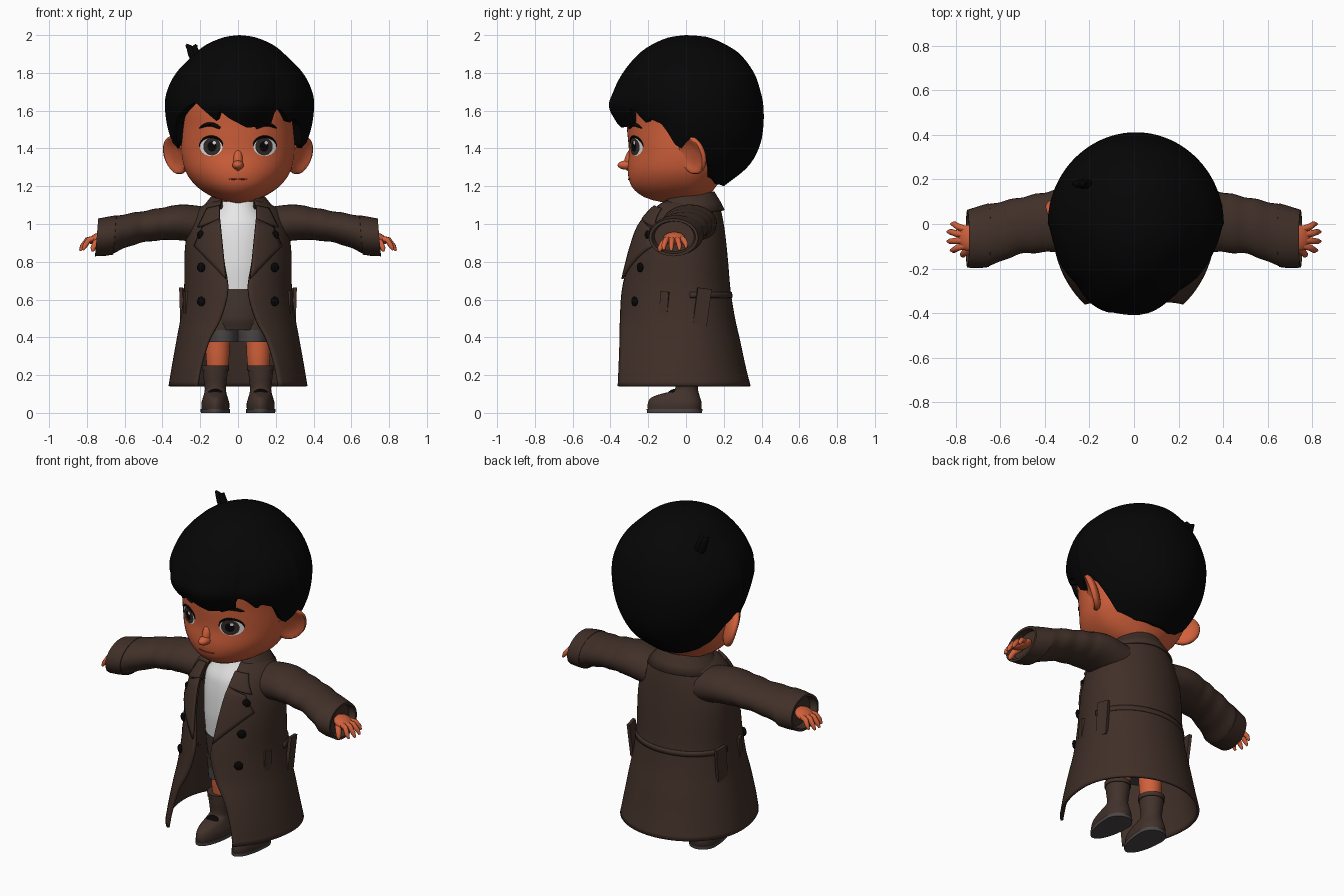
import bpy, bmesh, math
from mathutils import Vector

if "Cube" in bpy.data.objects:
    bpy.data.objects.remove(bpy.data.objects["Cube"])

def material(name, *rgb):
    m = bpy.data.materials.new(name)
    m.diffuse_color = (*rgb, 1)
    m.use_nodes = True
    m.node_tree.nodes["Principled BSDF"].inputs["Base Color"].default_value = m.diffuse_color
    return m

SKIN = material("skin", .64, .118, .044)
LIP = material("lip line", .25, .035, .015)
HAIR = material("black hair", .0018, .0018, .0018)
COAT = material("coat brown", .052, .029, .021)
SHORTS = material("shorts brown", .062, .038, .03)
GREY = material("grey trim", .07, .062, .06)
WHITE = material("white", .8, .8, .8)
IRIS = material("iris", .035, .026, .022)
BOOT = material("boot brown", .054, .031, .024)

# ---------- helpers ----------
def interp(tab, k, smooth=True):
    tab = sorted(tab)
    k = min(max(k, tab[0][0]), tab[-1][0])
    i = next(i for i in range(len(tab) - 1) if k <= tab[i + 1][0])
    a, b = tab[i], tab[i + 1]
    p, q = tab[max(i - 1, 0)], tab[min(i + 2, len(tab) - 1)]
    h = b[0] - a[0]
    t = (k - a[0]) / h
    if not smooth:
        return [u + (v - u) * t for u, v in zip(a[1:], b[1:])]
    out = []
    for c in range(1, len(a)):
        m0 = (b[c] - p[c]) / (b[0] - p[0]) * h
        m1 = (q[c] - a[c]) / (q[0] - a[0]) * h
        out.append((2*t**3 - 3*t*t + 1)*a[c] + (t**3 - 2*t*t + t)*m0 + (3*t*t - 2*t**3)*b[c] + (t**3 - t*t)*m1)
    return out

def grid(name, rows, mat, closed=True, caps=True, thick=0, front=False):
    bm = bmesh.new()
    vs = [[bm.verts.new(p) for p in r] for r in rows]
    n = len(rows[0])
    for r, s in zip(vs, vs[1:]):
        for i in range(n if closed else n - 1):
            j = (i + 1) % n
            bm.faces.new((r[i], r[j], s[j], s[i]))
    if closed and caps:
        bm.faces.new(vs[0])
        bm.faces.new(vs[-1])
    bmesh.ops.recalc_face_normals(bm, faces=bm.faces)
    if front and sum(f.normal.y for f in bm.faces) > 0:
        bmesh.ops.reverse_faces(bm, faces=bm.faces)
    me = bpy.data.meshes.new(name)
    bm.to_mesh(me)
    bm.free()
    me.materials.append(mat)
    ob = bpy.data.objects.new(name, me)
    bpy.context.collection.objects.link(ob)
    if thick:
        mod = ob.modifiers.new("thickness", "SOLIDIFY")
        mod.thickness, mod.offset = thick, -1
    return ob

def ring(sec, a):           # a is measured from the front, + toward +x
    rx, yf, yb = sec
    c = math.cos(a)
    return rx * math.sin(a), (yf * c if c > 0 else -yb * c)

def loft(name, tab, mat, cx=0, cy=0, n=48, steps=24, **kw):
    z0, z1 = min(t[0] for t in tab), max(t[0] for t in tab)
    rows = []
    for j in range(steps + 1):
        z = z0 + (z1 - z0) * j / steps
        s = interp(tab, z)
        rows.append([(cx + p[0], cy + p[1], z) for p in (ring(s, math.tau * i / n) for i in range(n))])
    return grid(name, rows, mat, **kw)

def tube(name, pts, radii, mat, n=10):
    pts = [Vector(p) for p in pts]
    rows = []
    for i, p in enumerate(pts):
        d = (pts[min(i + 1, len(pts) - 1)] - pts[max(i - 1, 0)]).normalized()
        u = d.cross(Vector((0, 1, .13))).normalized()
        v = d.cross(u)
        rows.append([p + radii[i] * (u * math.cos(math.tau*k/n) + v * math.sin(math.tau*k/n)) for k in range(n)])
    return grid(name, rows, mat)

def blob(name, loc, size, mat, rot=(0, 0, 0), dent=0):
    rows = [[(math.sin(t) * math.cos(math.tau*i/24), math.sin(t) * math.sin(math.tau*i/24), math.cos(t)) for i in range(24)]
            for t in (math.pi * (.03 + .94 * j / 16) for j in range(17))]
    ob = grid(name, rows, mat)
    for v in ob.data.vertices:      # optional soft hollow on one side
        if dent * v.co.x > 0:
            v.co.x *= math.hypot(v.co.y, v.co.z) ** 4 * 1.6
    ob.location, ob.scale, ob.rotation_euler = loc, size, rot
    return ob

def box(name, loc, size, mat, rot=(0, 0, 0)):
    x, y, z = (s / 2 for s in size)
    ob = grid(name, [[(-x, -y, k), (x, -y, k), (x, y, k), (-x, y, k)] for k in (-z, z)], mat)
    ob.location, ob.rotation_euler = loc, rot
    return ob

# ---------- head ----------
HEAD = [(1.11, .03, -.10, .05), (1.13, .10, -.19, .10), (1.16, .165, -.25, .13), (1.2, .22, -.288, .16),
        (1.25, .262, -.305, .2), (1.3, .285, -.308, .25), (1.38, .30, -.302, .3), (1.5, .305, -.312, .34),
        (1.65, .31, -.32, .35), (1.8, .26, -.26, .28), (1.9, .12, -.12, .14)]
loft("head", HEAD, SKIN, n=64, steps=48)
loft("neck", [(1.0, .09, -.08, .09), (1.18, .085, -.08, .09)], SKIN, steps=2)

def face_pt(x, z, off=0):
    rx, yf, _ = interp(HEAD, z)
    return (x, yf * math.sqrt(max(0, 1 - (x / rx) ** 2)) - off, z)

def disc(name, x, z, rx, rz, off, mat):
    grid(name, [[face_pt(x + rx*r*math.cos(math.tau*i/28), z + rz*r*math.sin(math.tau*i/28), off) for i in range(28)]
                for r in (.02, .35, .7, 1)], mat, caps=False, front=True)

blob("nose", (0, -.312, 1.312), (.03, .05, .025), SKIN)
blob("nose_bridge", (0, -.295, 1.34), (.026, .03, .06), SKIN, (-.25, 0, 0))
tube("mouth", [face_pt(x / 100, 1.236 + .00015 * x * x, .001) for x in range(-5, 6)], [.002] + [.0035]*9 + [.002], LIP, 6)
for s in (-1, 1):
    x = s * .142
    disc("eye_white", x, 1.41, .06, .05, .003, WHITE)
    disc("iris", x - s*.004, 1.41, .046, .047, .005, IRIS)
    disc("pupil", x - s*.004, 1.41, .024, .027, .007, HAIR)
    disc("eye_glint", x + .012 - s*.004, 1.43, .009, .009, .009, WHITE)
    lash = [math.radians(d) for d in range(0, 181, 15)]
    tube("eyelash", [face_pt(x + .062*math.cos(a), 1.41 + .052*math.sin(a), .003) for a in lash],
         [.002 + .005*math.sin(a) for a in lash], HAIR, 6)
    tube("eyebrow", [face_pt(s*(.095 + .11*t/8), 1.508 + .02*math.sin(math.pi*t/8), .003) for t in range(9)],
         [.006, .010, .011, .011, .011, .010, .009, .007, .003], HAIR, 8)
    blob("ear", (s*.328, .035, 1.365), (.035, .088, .105), SKIN, (0, s*.3, s*-.72), s)

# ---------- hair: cap whose lower edge follows the fringe ----------
CAP = [(2.0, .0005, -.0005, .0005), (1.995, .05, -.05, .08), (1.985, .095, -.10, .13), (1.95, .175, -.18, .21), (1.9, .238, -.25, .285),
       (1.8, .335, -.335, .36), (1.7, .385, -.39, .395), (1.62, .395, -.412, .41), (1.5, .378, -.345, .408),
       (1.4, .34, -.33, .385), (1.3, .28, -.3, .325), (1.2, .18, -.2, .2)]
EDGE = [(-180, 1.2), (-140, 1.21), (-115, 1.25), (-104, 1.40), (-94, 1.46), (-86, 1.40), (-78, 1.43), (-64, 1.56),
        (-46, 1.625), (-35, 1.645), (-25, 1.6), (-14, 1.545), (-11, 1.6), (-2, 1.56), (14, 1.51), (24, 1.515), (36, 1.535),
        (39, 1.61), (45, 1.6), (53, 1.53), (57, 1.56), (68, 1.53), (80, 1.42), (86, 1.40), (94, 1.46), (104, 1.40),
        (115, 1.25), (140, 1.21), (180, 1.2)]
rows = []
for j in range(42):
    row = []
    for i in range(180):
        d = -180 + 2 * i
        a = math.radians(d)
        zb = interp(EDGE, d, False)[0]
        u = min(j / 40, 1)
        z = 2 - (2 - zb) * u ** 1.5
        rx, yf, yb = interp(CAP, z)
        x, y = ring((rx, yf, yb), a)
        c = max(0, math.cos(a))
        x *= 1 - .13 * c ** .5 * u          # front comes to a blunt point, swept to one side
        y *= 1 - .06 * math.sin(2 * a) ** 2 * u * (c > 0)
        x -= .045 * c * c * u
        k = 1 + .022 * u ** 2 * math.sin(9 * a + 6 * u) * c
        if j == 41:                         # underside tucks in to the head
            k, z = .76, z + .02
        row.append((.008 + x * k, y * k, z))
    rows.append(row)
hair = grid("hair_cap", rows, HAIR, caps=False)
for x, h in ((-.245, .05), (-.22, .05)):
    tube("hair_tuft", [(x + .02, .18, 1.86), (x, .18, 1.90), (x - .012, .18, 1.90 + h*.7), (x - .03*(x < -.23), .18, 1.90 + h)],
         [.022, .02, .017, .006], HAIR)

# ---------- shirt, shorts, legs, boots ----------
loft("shirt", [(.64, .18, -.17, .15), (.8, .19, -.18, .16), (1.0, .18, -.16, .14), (1.08, .12, -.12, .12), (1.12, .1, -.1, .1)], WHITE)
loft("shorts_hips", [(.44, .14, -.13, .12), (.5, .165, -.155, .14), (.655, .183, -.174, .153)], SHORTS)
for s in (-1, 1):
    cx = s * .108
    # leg tube, grey turn-up, bare leg
    loft("shorts_leg", [(.4, .08, -.115, .11), (.5, .08, -.13, .12)], SHORTS, cx * .8, steps=4)
    loft("shorts_cuff", [(.375, .082, -.12, .115), (.44, .084, -.123, .118)], GREY, cx * .75, steps=2)
    loft("leg", [(.235, .056, -.056, .056), (.3, .062, -.062, .062), (.4, .066, -.066, .066)], SKIN, cx, .01)
    loft("boot", [(.015, .073, -.207, .075), (.05, .074, -.207, .078), (.08, .066, -.19, .07), (.1, .06, -.14, .064),
                  (.115, .057, -.08, .06), (.13, .056, -.062, .058), (.2, .064, -.066, .066), (.25, .068, -.07, .07)],
         BOOT, s*.12, .005, steps=40)
    loft("boot_cuff", [(.225, .071, -.073, .073), (.25, .072, -.075, .075)], BOOT, s*.12, .005, steps=2)
    loft("boot_sole", [(0, .077, -.212, .08), (.02, .078, -.213, .082)], GREY, s*.12, .005, steps=1)
    blob("boot_strap", (s*.12, -.075, .105), (.04, .03, .016), HAIR, (.6, 0, 0))

# ---------- coat body: z, half width, front edge y, back y, half opening ----------
BODY = [(1.13, .12, -.10, .16, .09), (1.09, .20, -.16, .18, .10), (1.0, .255, -.235, .2, .10), (.9, .278, -.275, .213, .09),
        (.8, .284, -.305, .223, .075), (.65, .286, -.34, .236, .055), (.5, .305, -.35, .26, .095),
        (.39, .325, -.352, .285, .155), (.25, .35, -.357, .315, .2), (.142, .368, -.362, .342, .22)]

def body(z):
    rx, yf, yb, xin = interp(BODY, z)
    a0 = math.asin(min(xin / rx, .95))
    return (rx, yf / math.cos(a0), yb), a0

rows = []
for j in range(41):
    z = .142 + .988 * j / 40
    sec, a0 = body(z)
    rows.append([(*ring(sec, a0 + (math.tau - 2*a0) * i / 72), z) for i in range(73)])
grid("coat_body", rows, COAT, closed=False, thick=.014)

def coat_pt(x, z, off):
    (rx, rf, _), _ = body(z)
    return (x, rf * math.sqrt(max(0, 1 - (x / rx) ** 2)) - off, z)

def flap(name, s, a, b, c, d, off):     # four-cornered patch lying on the coat front
    rows = []
    for j in range(9):
        v = j / 8
        rows.append([coat_pt(s * ((a[0]*(1-u) + b[0]*u)*(1-v) + (d[0]*(1-u) + c[0]*u)*v),
                             (a[1]*(1-u) + b[1]*u)*(1-v) + (d[1]*(1-u) + c[1]*u)*v, off) for u in (i/8 for i in range(9))])
    grid(name, rows, COAT, closed=False, thick=.012, front=True)

# collar folded over round the neck
rows = []
for rx, yf, yb, z in ((.115, -.10, .12, 1.1), (.125, -.115, .135, 1.165), (.138, -.13, .15, 1.172), (.18, -.165, .182, 1.12), (.215, -.19, .205, 1.075)):
    rows.append([(*ring((rx, yf, yb), a), z - .045 * (1 + math.cos(a)) / 2)
                 for a in (math.radians(42 + 276 * i / 48) for i in range(49))])
grid("collar", rows, COAT, closed=False, thick=.01)

# back belt
rows = []
for z in (.61, .64):
    (rx, rf, yb), _ = body(z)
    rows.append([(*ring((rx + .005, rf, yb + .006), math.radians(95 + 170*i/40)), z) for i in range(41)])
grid("back_belt", rows, COAT, closed=False, thick=.01)

ARM = [(.16, .03, .99, .13, .10), (.3, .02, 1.008, .142, .095), (.42, .005, .998, .133, .085), (.52, -.01, .982, .127, .083),
       (.6, -.035, .962, .135, .09), (.66, -.052, .942, .137, .096)]
for s in (-1, 1):
    flap("lapel", s, (.098, 1.03), (.19, .985), (.235, .885), (.066, .71), .016)
    flap("collar_point", s, (.1, 1.1), (.165, 1.085), (.215, .985), (.1, 1.03), .02)
    for z in (.94, .77, .59):
        p = coat_pt(s * .195, z, .008)
        blob("button", p, (.025, .012, .025), HAIR, (0, 0, s * .6))
    box("pocket_flap", (s*.275, -.115, .58), (.02, .045, .125), COAT, (-.08, 0, s * -.3))
    box("belt_end", (s*.294, .085, .56), (.018, .075, .2), COAT, (-.13, s*.05, s*.15))
    # sleeve with soft folds
    rows = []
    for j in range(31):
        x = .16 + .5 * j / 30
        cy, cz, ry, rz = interp(ARM, x)
        w = 1 + .02 * math.sin(x * 60) * (x > .35)
        rows.append([(s*x, cy + ry*w*math.cos(math.tau*i/32), cz + rz*w*math.sin(math.tau*i/32)) for i in range(32)])
    grid("sleeve", rows, COAT)
    # turned-back cuff with a recessed end
    rows = [[(s*(x - .008*math.sin(t)), cy + ry*math.cos(t), cz + rz*math.sin(t)) for t in (math.tau*i/32 for i in range(32))]
            for x, cy, cz, ry, rz in ((.648, -.05, .944, .12, .085), (.652, -.05, .942, .143, .104), (.69, -.058, .936, .14, .104),
                                      (.748, -.066, .929, .13, .1), (.748, -.066, .929, .116, .086), (.71, -.062, .934, .105, .08))]
    grid("sleeve_cuff", rows, COAT)
    # hand
    blob("palm", (s*.745, -.062, .925), (.052, .058, .026), SKIN, (0, s*.45, 0))
    for y0, x1, y1, z1 in ((-.025, .82, .0, .872), (-.05, .836, -.035, .86), (-.073, .836, -.078, .858), (-.095, .822, -.118, .862)):
        tube("finger", [(s*.75, y0, .925), (s*(.5*x1 + .38), (y0 + y1)/2, .916), (s*(x1 - .012), y1, z1 + .022), (s*x1, y1, z1)],
             [.015, .015, .013, .006], SKIN)
    tube("thumb", [(s*.73, -.09, .92), (s*.755, -.122, .898), (s*.768, -.138, .87), (s*.77, -.142, .855)], [.018, .017, .014, .006], SKIN)

# ---------- smooth shading ----------
bpy.ops.object.select_all(action="SELECT")
bpy.context.view_layer.objects.active = hair
bpy.ops.object.shade_smooth_by_angle(angle=math.radians(45))
